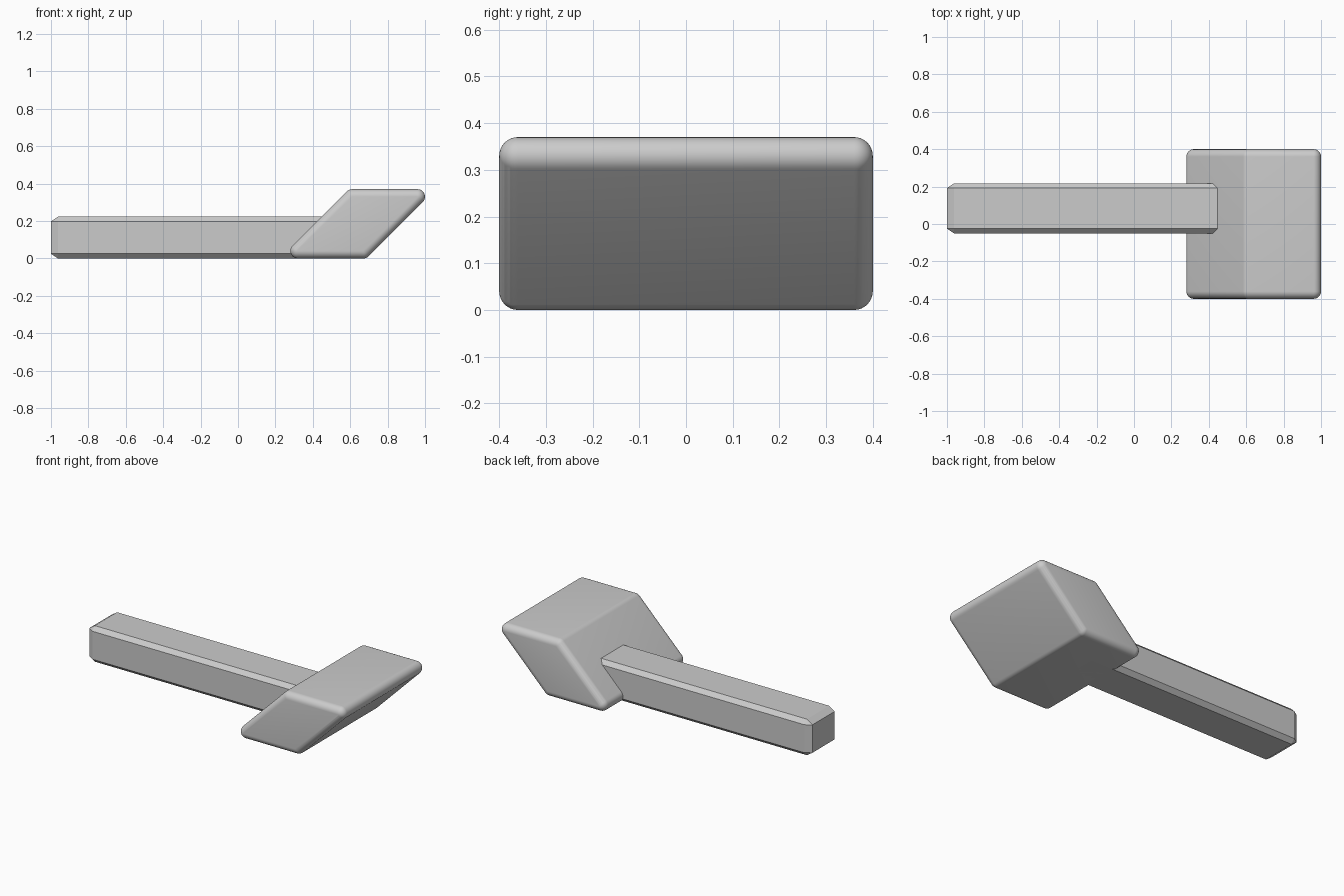
import bpy
import bmesh
from mathutils import Matrix, Vector

cube = bpy.data.objects.get("Cube")
if cube:
    bpy.data.objects.remove(cube, do_unlink=True)

GREY = (0.6, 0.6, 0.6, 1)
grey = bpy.data.materials.new("plain grey")
grey.use_nodes = True
grey.diffuse_color = GREY
grey.node_tree.nodes["Principled BSDF"].inputs["Base Color"].default_value = GREY


def finish(name, bm, smooth):
    """Turn a bmesh into a named grey object."""
    bmesh.ops.recalc_face_normals(bm, faces=bm.faces)
    mesh = bpy.data.meshes.new(name)
    bm.to_mesh(mesh)
    bm.free()
    mesh.materials.append(grey)
    obj = bpy.data.objects.new(name, mesh)
    bpy.context.collection.objects.link(obj)
    if smooth:
        bpy.ops.object.select_all(action='DESELECT')
        obj.select_set(True)
        bpy.context.view_layer.objects.active = obj
        bpy.ops.object.shade_smooth_by_angle(angle=0.5)
    return obj


# Mallet head: slanted block with evenly rounded edges, wrapped around corner balls
radius, height, half_depth = 0.04, 0.37, 0.4
bottom_x = (0.32, 0.67)
rise = height - 2 * radius
bm = bmesh.new()
for x in bottom_x:
    for lift in (0, rise):
        for side in (-1, 1):
            centre = Vector((x + lift, side * (half_depth - radius), radius + lift))
            bmesh.ops.create_uvsphere(bm, u_segments=32, v_segments=16, radius=radius,
                                      matrix=Matrix.Translation(centre))
hull = bmesh.ops.convex_hull(bm, input=bm.verts)
inside = {g for g in hull["geom_interior"] + hull["geom_unused"]
          if isinstance(g, bmesh.types.BMVert)}
bmesh.ops.delete(bm, geom=list(inside), context='VERTS')
bmesh.ops.dissolve_limit(bm, angle_limit=0.01, verts=bm.verts, edges=bm.edges)
finish("mallet_head", bm, True)

# Handle: chamfered bar, with chamfers stretched lengthwise at the ends
low, high = Vector((-1, -0.05, 0)), Vector((0.5, 0.217, 0.223))
stretch = 1.5
size = high - low
bm = bmesh.new()
bmesh.ops.create_cube(bm, size=1)
bmesh.ops.scale(bm, vec=(size.x / stretch, size.y, size.z), verts=bm.verts)
bmesh.ops.bevel(bm, geom=bm.edges[:], offset=0.025, segments=1, affect='EDGES')
bmesh.ops.scale(bm, vec=(stretch, 1, 1), verts=bm.verts)
bmesh.ops.translate(bm, vec=(low + high) / 2, verts=bm.verts)
finish("handle", bm, False)
